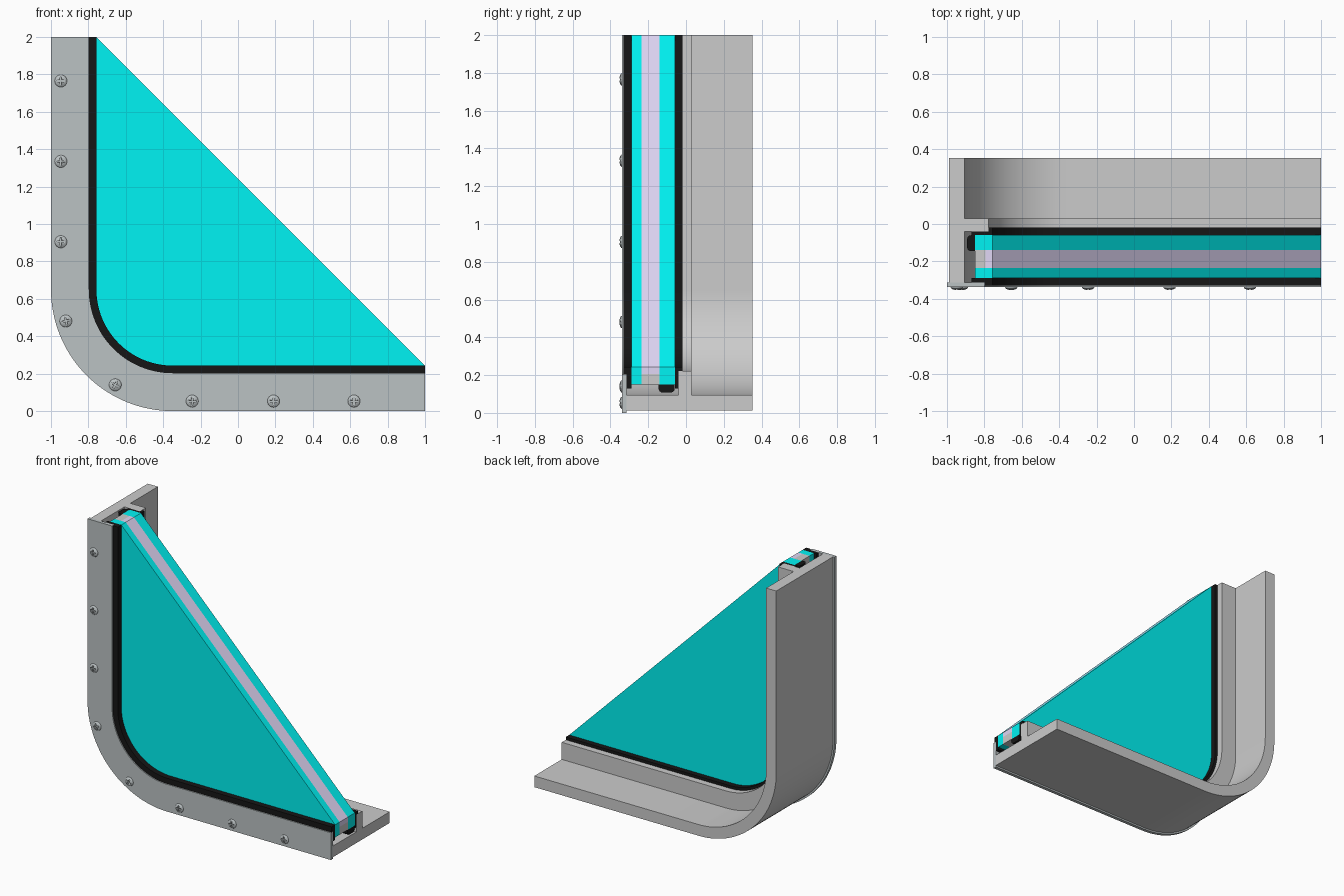
import bpy, bmesh, math
from mathutils import Matrix, Vector

if "Cube" in bpy.data.objects:
    bpy.data.objects.remove(bpy.data.objects["Cube"])

CX, CZ, R = -0.35, 0.65, 0.65      # centre and outer radius of the bend
ARC = 28


def material(name, rgb):
    m = bpy.data.materials.new(name)
    m.diffuse_color = (*rgb, 1)
    m.use_nodes = True
    m.node_tree.nodes["Principled BSDF"].inputs["Base Color"].default_value = m.diffuse_color
    return m


cyan = material("cyan_glass", (0.0, 0.9, 0.9))
lilac = material("lilac_fill", (0.75, 0.68, 0.92))
black = material("black_rubber", (0.008, 0.008, 0.008))
steel = material("steel_grey", (0.5, 0.54, 0.55))


def path(d):
    """L-shaped path with a round corner, moved inward by d, as (x, z) points."""
    pts = [(-1 + d, 2.0)]
    for i in range(ARC + 1):
        a = math.pi + i / ARC * math.pi / 2
        pts.append((CX + (R - d) * math.cos(a), CZ + (R - d) * math.sin(a)))
    pts.append((1.0, d))
    return pts


def finish(name, bm, mat):
    bmesh.ops.recalc_face_normals(bm, faces=bm.faces)
    me = bpy.data.meshes.new(name)
    bm.to_mesh(me)
    bm.free()
    if mat:
        me.materials.append(mat)
    ob = bpy.data.objects.new(name, me)
    bpy.context.collection.objects.link(ob)
    bpy.ops.object.select_all(action='DESELECT')
    ob.select_set(True)
    bpy.context.view_layer.objects.active = ob
    bpy.ops.object.shade_smooth_by_angle(angle=math.radians(25))
    return ob


def sweep(name, profile, mat=None):
    """Sweep a closed (inward offset, y) profile along the path."""
    bm = bmesh.new()
    rails = [[bm.verts.new((x, y, z)) for x, z in path(d)] for d, y in profile]
    for i, a in enumerate(rails):
        b = rails[(i + 1) % len(rails)]
        for k in range(len(a) - 1):
            bm.faces.new((a[k], a[k + 1], b[k + 1], b[k]))
    bm.faces.new([r[0] for r in rails])
    bm.faces.new([r[-1] for r in rails])
    return finish(name, bm, mat)


def rect(d0, d1, y0, y1):
    return [(d0, y0), (d1, y0), (d1, y1), (d0, y1)]


def slab(name, d, y0, y1, mat):
    """Diagonally cut sheet bounded by the path at offset d."""
    outline = path(d) + [(1.0, 0.243), (-0.757, 2.0)]
    bm = bmesh.new()
    f = bm.faces.new([bm.verts.new((x, y0, z)) for x, z in outline])
    ext = bmesh.ops.extrude_face_region(bm, geom=[f])["geom"]
    bmesh.ops.translate(bm, vec=(0, y1 - y0, 0),
                        verts=[v for v in ext if isinstance(v, bmesh.types.BMVert)])
    return finish(name, bm, mat)


# Frame: flange with an upright web
sweep("frame", [(0.012, -0.314), (0.095, -0.314), (0.095, -0.04), (0.222, -0.04),
                (0.222, 0.03), (0.095, 0.03), (0.095, 0.352), (0.012, 0.352)])
# Front cover strip
sweep("cover_plate", rect(0, 0.202, -0.338, -0.314), steel)
# Rubber seals either side of the glass, each with a lip
sweep("front_gasket", [(0.13, -0.288), (0.243, -0.288), (0.243, -0.33),
                       (0.202, -0.33), (0.202, -0.314), (0.13, -0.314)], black)
sweep("rear_gasket", [(0.13, -0.058), (0.243, -0.058), (0.243, -0.018),
                      (0.222, -0.018), (0.222, -0.04), (0.13, -0.04)], black)
# Rounded rubber pad under the glass
pad = [(0.149, -0.06), (0.149, -0.145)]
for cy, start in ((-0.125, 270), (-0.08, 0)):
    for i in range(5):
        a = math.radians(start + i * 22.5)
        pad.append((0.128 - 0.02 * math.cos(a), cy + 0.02 * math.sin(a)))
sweep("glass_pad", pad, black)

# Double glazing
slab("front_pane", 0.149, -0.288, -0.236, cyan)
slab("rear_pane", 0.149, -0.14, -0.058, cyan)
sweep("spacer_bar", rect(0.149, 0.207, -0.236, -0.14))
slab("gas_fill", 0.207, -0.236, -0.14, lilac)

# Screw head: low dome with a cross recess
HR, HH = 0.033, 0.015
bm = bmesh.new()
rings = []
for t in (0, 22, 44, 66, 84):
    r, h = HR * math.cos(math.radians(t)), HH * math.sin(math.radians(t))
    rings.append([bm.verts.new((r * math.cos(j * math.tau / 24), r * math.sin(j * math.tau / 24), h))
                  for j in range(24)])
for a, b in zip(rings, rings[1:]):
    for j in range(24):
        bm.faces.new((a[j], a[(j + 1) % 24], b[(j + 1) % 24], b[j]))
bm.faces.new(rings[0])
bm.faces.new(rings[-1])
head = finish("screw_1", bm, steel)

bm = bmesh.new()
w, l = 0.0045, 0.021
cross = [(w, w), (w, l), (-w, l), (-w, w), (-l, w), (-l, -w),
         (-w, -w), (-w, -l), (w, -l), (w, -w), (l, -w), (l, w)]
f = bm.faces.new([bm.verts.new((x, y, 0.004)) for x, y in cross])
ext = bmesh.ops.extrude_face_region(bm, geom=[f])["geom"]
bmesh.ops.translate(bm, vec=(0, 0, 0.03), verts=[v for v in ext if isinstance(v, bmesh.types.BMVert)])
cutter = finish("recess_cutter", bm, steel)
cutter.hide_render = True
mod = head.modifiers.new("recess", 'BOOLEAN')
mod.operation, mod.object, mod.solver = 'DIFFERENCE', cutter, 'EXACT'
bpy.context.view_layer.objects.active = head
bpy.ops.object.modifier_apply(modifier=mod.name)
bpy.data.objects.remove(cutter)

# Screws along the cover strip: (x, z, turn)
spots = [(-0.947, z, 0) for z in (1.765, 1.335, 0.905)]
spots += [(CX + 0.595 * math.cos(math.radians(a)), CZ + 0.595 * math.sin(math.radians(a)), a)
          for a in (196.5, 239)]
spots += [(x, 0.053, 0) for x in (-0.245, 0.19, 0.62)]
for i, (x, z, turn) in enumerate(spots):
    ob = head if i == 0 else bpy.data.objects.new(f"screw_{i + 1}", head.data)
    if i:
        bpy.context.collection.objects.link(ob)
    ob.matrix_world = (Matrix.Translation(Vector((x, -0.338, z)))
                       @ Matrix.Rotation(math.pi / 2, 4, 'X')
                       @ Matrix.Rotation(math.radians(turn), 4, 'Z'))
